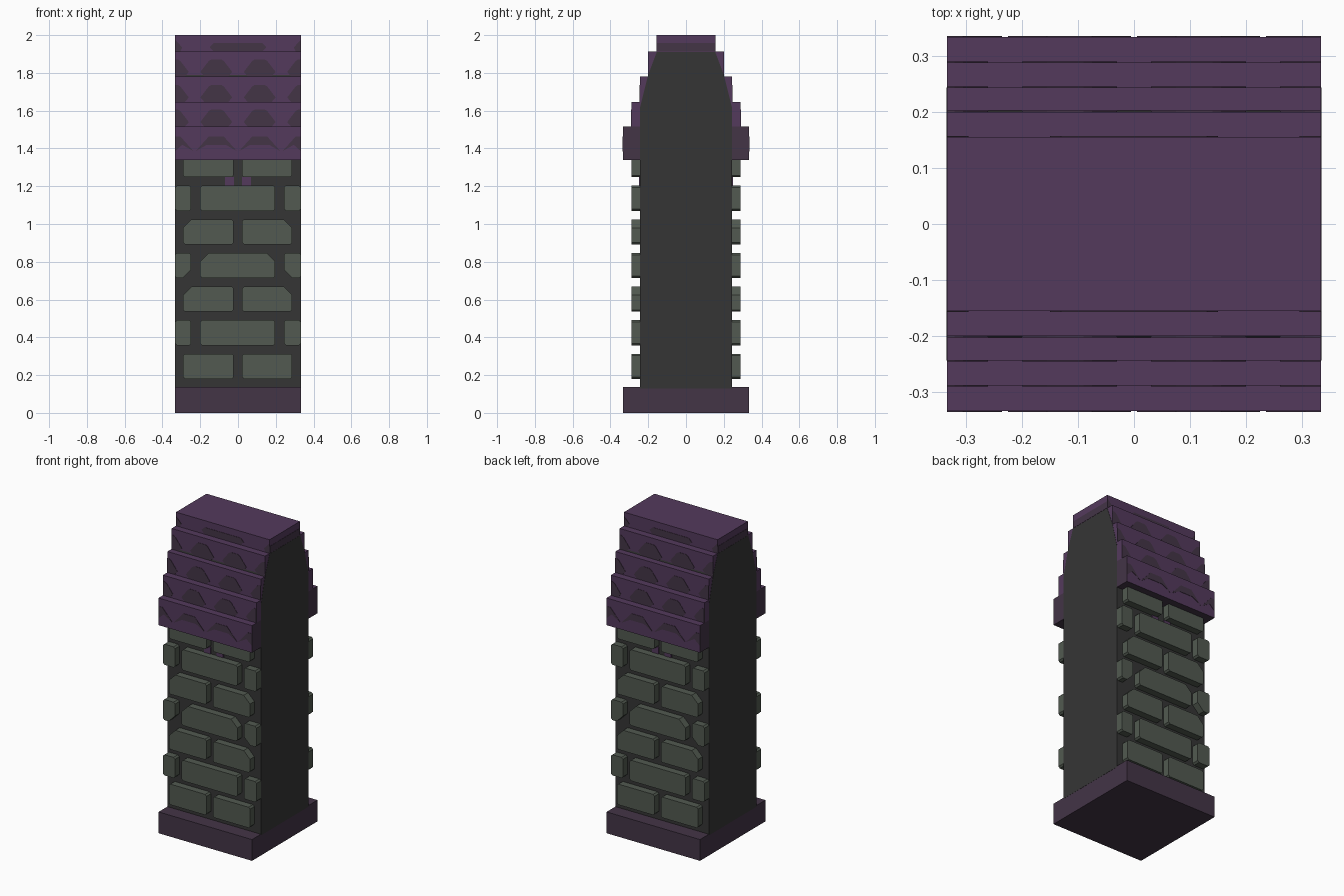
import bpy
import math

if "Cube" in bpy.data.objects:
    bpy.data.objects.remove(bpy.data.objects["Cube"])


def material(name, rgb):
    m = bpy.data.materials.new(name)
    m.use_nodes = True
    m.diffuse_color = (*rgb, 1)
    m.node_tree.nodes["Principled BSDF"].inputs["Base Color"].default_value = (*rgb, 1)
    return m


MORTAR = material("dark mortar", (0.036, 0.036, 0.036))
STONE = material("grey green stone", (0.084, 0.102, 0.082))
PURPLE = material("roof purple", (0.088, 0.042, 0.108))
DARK = material("dark purple", (0.057, 0.035, 0.062))
HALF = 0.333


def prism(name, points, axis, lo, hi, mat):
    """Extrude an outline: (x, z) along y, or (y, z) along x."""
    n = len(points)

    def place(p, d):
        return (p[0], d, p[1]) if axis == "y" else (d, p[0], p[1])
    verts = [place(p, lo) for p in points] + [place(p, hi) for p in points]
    faces = [tuple(range(n)), tuple(range(2 * n - 1, n - 1, -1))]
    faces += [(i, i + n, (i + 1) % n + n, (i + 1) % n) for i in range(n)]
    mesh = bpy.data.meshes.new(name)
    mesh.from_pydata(verts, [], faces)
    mesh.materials.append(mat)
    ob = bpy.data.objects.new(name, mesh)
    bpy.context.collection.objects.link(ob)
    # make the winding consistent
    import_bm = bmesh.new()
    import_bm.from_mesh(mesh)
    bmesh.ops.recalc_face_normals(import_bm, faces=import_bm.faces)
    import_bm.to_mesh(mesh)
    import_bm.free()
    return ob


def rect(a, b, c, d):
    return [(a, c), (b, c), (b, d), (a, d)]


def both_sides(name, points, near, far, mat):
    """One part on the front and its half-turn copy on the back."""
    front = prism(name + "_front", points, "y", -far, -near, mat)
    back = bpy.data.objects.new(name + "_back", front.data)
    back.rotation_euler.z = math.pi
    bpy.context.collection.objects.link(back)
    return front


import bmesh

# Plinth and tapering mortar core
prism("plinth", rect(-HALF, HALF, 0, 0.137), "y", -HALF, HALF, DARK)
side = [(0.243, 0.13), (0.243, 1.62), (0.2, 1.79), (0.155, 1.91)]
prism("core", side + [(-y, z) for y, z in reversed(side)], "x", -HALF - 0.001, HALF + 0.001, MORTAR)


# Brick courses with chipped corners, in running bond
def brick(name, x0, x1, z0, z1, chips):
    cut = {"bl": 0.01, "br": 0.01, "tr": 0.01, "tl": 0.01}
    cut.update({c: 0.045 for c in chips})
    pts = []
    for key, x, z, sx, sz in (("bl", x0, z0, 1, 1), ("br", x1, z0, -1, 1),
                              ("tr", x1, z1, -1, -1), ("tl", x0, z1, 1, -1)):
        c = cut[key]
        pair = [(x, z + sz * c), (x + sx * c, z)]
        pts += pair if key in ("bl", "tr") else pair[::-1]
    both_sides(name, pts, 0.23, 0.288, STONE)


two = [(-0.29, -0.023), (0.022, 0.287)]
three = [(-HALF, -0.248), (-0.2, 0.197), (0.243, HALF)]
chipped = {(2, 0): ["tl"], (2, 1): ["tr"], (3, 0): ["br"], (3, 1): ["tl", "tr"],
           (3, 2): ["bl"], (4, 0): ["tl"], (4, 1): ["tr"]}
for row in range(7):
    z0 = 0.18 + row * 0.178
    for i, (x0, x1) in enumerate(three if row % 2 else two):
        brick(f"brick_{row + 1}_{i + 1}", x0, x1, z0, z0 + 0.133, chipped.get((row, i), []))

# Small purple studs in the upper joint
for i, x in enumerate((-0.045, 0.045)):
    both_sides(f"stud_{i + 1}", rect(x - 0.024, x + 0.024, 1.204, 1.248), 0.24, 0.249, PURPLE)

# Stepped roof tiers: half depth, bottom, top
tiers = [(HALF, 1.34, 1.515), (0.288, 1.515, 1.645), (0.243, 1.645, 1.78),
         (0.2, 1.78, 1.912), (0.155, 1.912, 2.0)]
for t, (y, z0, z1) in enumerate(tiers):
    tier = prism(f"roof_tier_{t + 1}", rect(-HALF, HALF, z0, z1), "y", -y, y, PURPLE)
    if t == 0:
        # darker gable ends and underside on the lowest tier
        tier.data.materials.append(DARK)
        for p in tier.data.polygons:
            if abs(p.normal.x) > 0.9 or p.normal.z < -0.9:
                p.material_index = 1
    if t == 4:
        continue
    # scalloped dark shingle shadows
    base = 1.385 if t == 0 else z0 + 0.002
    height = 0.082 if t == 0 else 0.09
    foot = 0.1 if t == 0 else 0.085
    shape = [(-foot * 0.75, 0), (-foot, 0.25), (-0.04, 0.9), (-0.025, 1),
             (0.025, 1), (0.04, 0.9), (foot, 0.25), (foot * 0.75, 0)]
    if t == 0:
        shape = [(-0.11, 0.0), (-0.04, 0.95), (0.04, 0.95), (0.11, 0.0), (0.05, 0.42), (-0.05, 0.42)]
    for i, cx in enumerate((-0.345, -0.115, 0.115, 0.345)):
        pts = [(max(-HALF, min(HALF, cx + u)), base + v * height) for u, v in shape]
        # drop points that the roof edge has merged
        pts = [p for k, p in enumerate(pts) if abs(p[0]) < HALF or
               p[1] in (max(q[1] for q in pts if abs(q[0]) == HALF),
                        min(q[1] for q in pts if abs(q[0]) == HALF))]
        pts = list(dict.fromkeys(pts))
        both_sides(f"shingle_{t + 1}_{i + 1}", pts, y - 0.004, y + 0.002, DARK)

# Ridge markings and dark strip on the gable ends of the ridge
both_sides("ridge_mark", [(-0.13, 1.915), (0.13, 1.915), (0.15, 1.935), (0.13, 1.957),
                          (-0.13, 1.957), (-0.15, 1.935)], 0.151, 0.157, DARK)
for s, n in ((-1, "right"), (1, "left")):
    both_sides(f"ridge_corner_{n}", [(s * HALF, 1.914), (s * 0.305, 1.914), (s * 0.295, 1.935),
                                     (s * HALF, 1.975)], 0.151, 0.157, DARK)
    prism(f"ridge_end_{n}", rect(-0.154, 0.154, 1.912, 1.957), "x",
          min(s * 0.33, s * 0.3345), max(s * 0.33, s * 0.3345), DARK)
